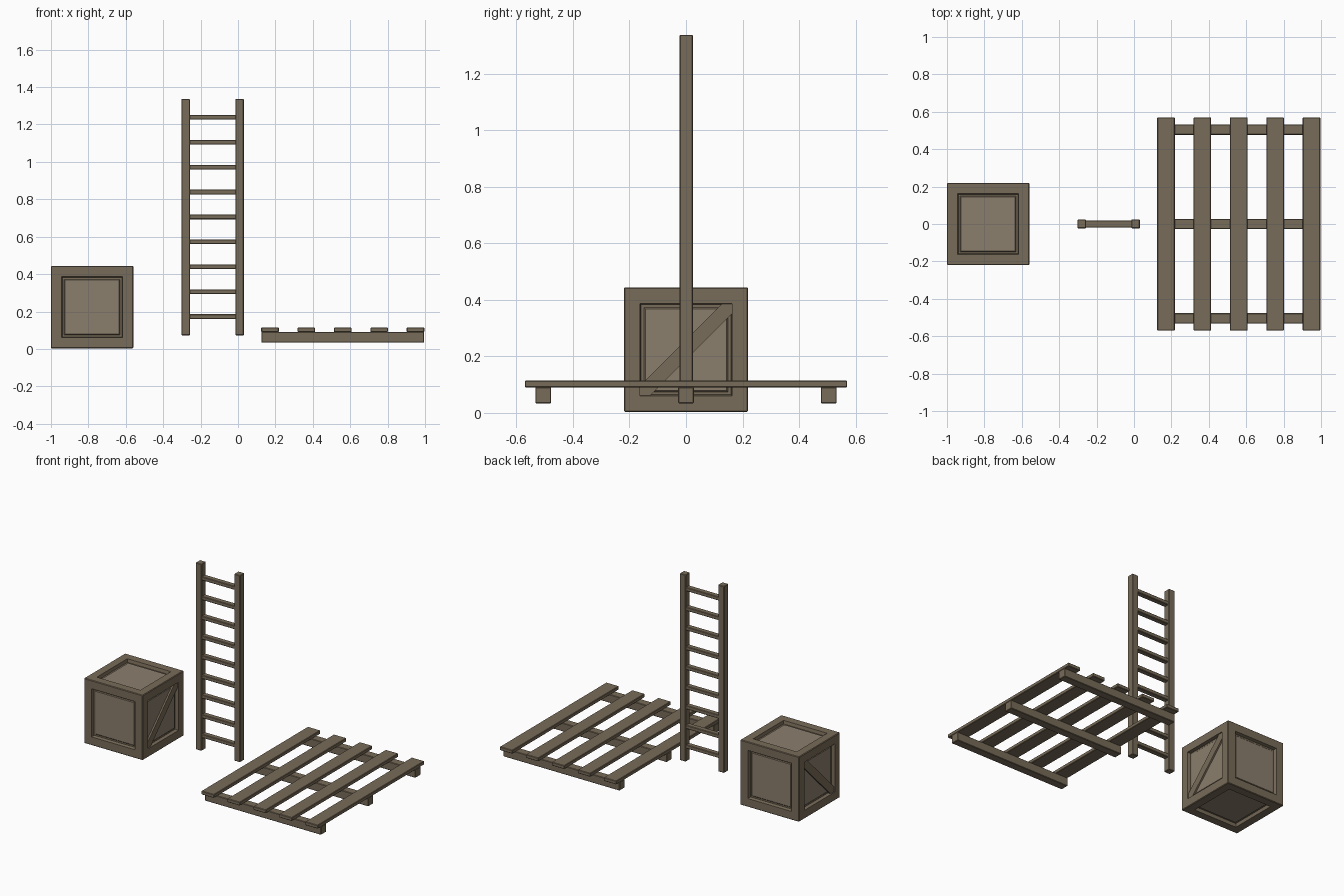
import bpy, bmesh

if "Cube" in bpy.data.objects:
    bpy.data.objects.remove(bpy.data.objects["Cube"])


def material(name, rgb):
    m = bpy.data.materials.new(name)
    m.diffuse_color = (*rgb, 1)
    m.use_nodes = True
    m.node_tree.nodes["Principled BSDF"].inputs["Base Color"].default_value = m.diffuse_color
    return m


WOOD = material("dark_wood", (0.19, 0.15, 0.10))
PANEL = material("light_wood", (0.26, 0.21, 0.155))


def finish(name, bm, mats):
    bmesh.ops.recalc_face_normals(bm, faces=bm.faces[:])
    me = bpy.data.meshes.new(name)
    bm.to_mesh(me)
    bm.free()
    ob = bpy.data.objects.new(name, me)
    bpy.context.collection.objects.link(ob)
    for m in mats:
        me.materials.append(m)
    return ob


def box(name, x, y, z, bevel=0.003):
    bm = bmesh.new()
    bmesh.ops.create_cube(bm, size=1)
    for v in bm.verts:
        for i, (lo, hi) in enumerate((x, y, z)):
            v.co[i] = lo if v.co[i] < 0 else hi
    if bevel:
        bmesh.ops.bevel(bm, geom=bm.edges[:], offset=bevel, segments=1, affect='EDGES')
    return finish(name, bm, [WOOD])


# Crate body: every side is inset to a frame, then stepped down to a panel
CX, CZ, S = -0.78, 0.2235, 0.44
bm = bmesh.new()
bmesh.ops.create_cube(bm, size=S)
bmesh.ops.bevel(bm, geom=bm.edges[:], offset=0.004, segments=1, affect='EDGES')
sides = [f for f in bm.faces if f.calc_area() > 0.1]
bmesh.ops.inset_individual(bm, faces=sides, thickness=0.053, use_even_offset=True)
bmesh.ops.inset_individual(bm, faces=sides, thickness=0.004, depth=-0.022, use_even_offset=True)
bmesh.ops.inset_individual(bm, faces=sides, thickness=0.010, use_even_offset=True)
bmesh.ops.inset_individual(bm, faces=sides, thickness=0.005, depth=0.005, use_even_offset=True)
for f in sides:
    f.material_index = 1
bmesh.ops.translate(bm, verts=bm.verts[:], vec=(CX, 0, CZ))
finish("crate_body", bm, [WOOD, PANEL])

# Diagonal braces on the left and right sides of the crate
h, c = 0.163, 0.036
outline = [(-h, -h), (c - h, -h), (h, h - c), (h, h), (h - c, h), (-h, c - h)]
for side, sx in (("left", -1), ("right", 1)):
    bm = bmesh.new()
    base = bm.faces.new([bm.verts.new((CX + sx * (S / 2 - 0.026), y, CZ + z)) for y, z in outline])
    ext = bmesh.ops.extrude_face_region(bm, geom=[base])
    new = [g for g in ext["geom"] if isinstance(g, bmesh.types.BMVert)]
    bmesh.ops.translate(bm, verts=new, vec=(sx * 0.020, 0, 0))
    finish(f"crate_brace_{side}", bm, [WOOD])

# Ladder rails and rungs
for side, x0 in (("left", -0.302), ("right", -0.014)):
    box(f"ladder_rail_{side}", (x0, x0 + 0.045), (-0.023, 0.024), (0.073, 1.337))
for i in range(9):
    z = 0.173 + i * 0.1332
    box(f"ladder_rung_{i + 1}", (-0.265, -0.005), (-0.018, 0.018), (z - 0.0125, z + 0.0125))

# Pallet slats running front to back, over three cross beams
for i in range(5):
    x = 0.171 + i * 0.1945
    box(f"pallet_slat_{i + 1}", (x - 0.047, x + 0.047), (-0.57, 0.57), (0.090, 0.114))
for i, y in enumerate((-0.505, 0, 0.505)):
    box(f"pallet_beam_{i + 1}", (0.125, 0.995), (y - 0.028, y + 0.028), (0.034, 0.091))
